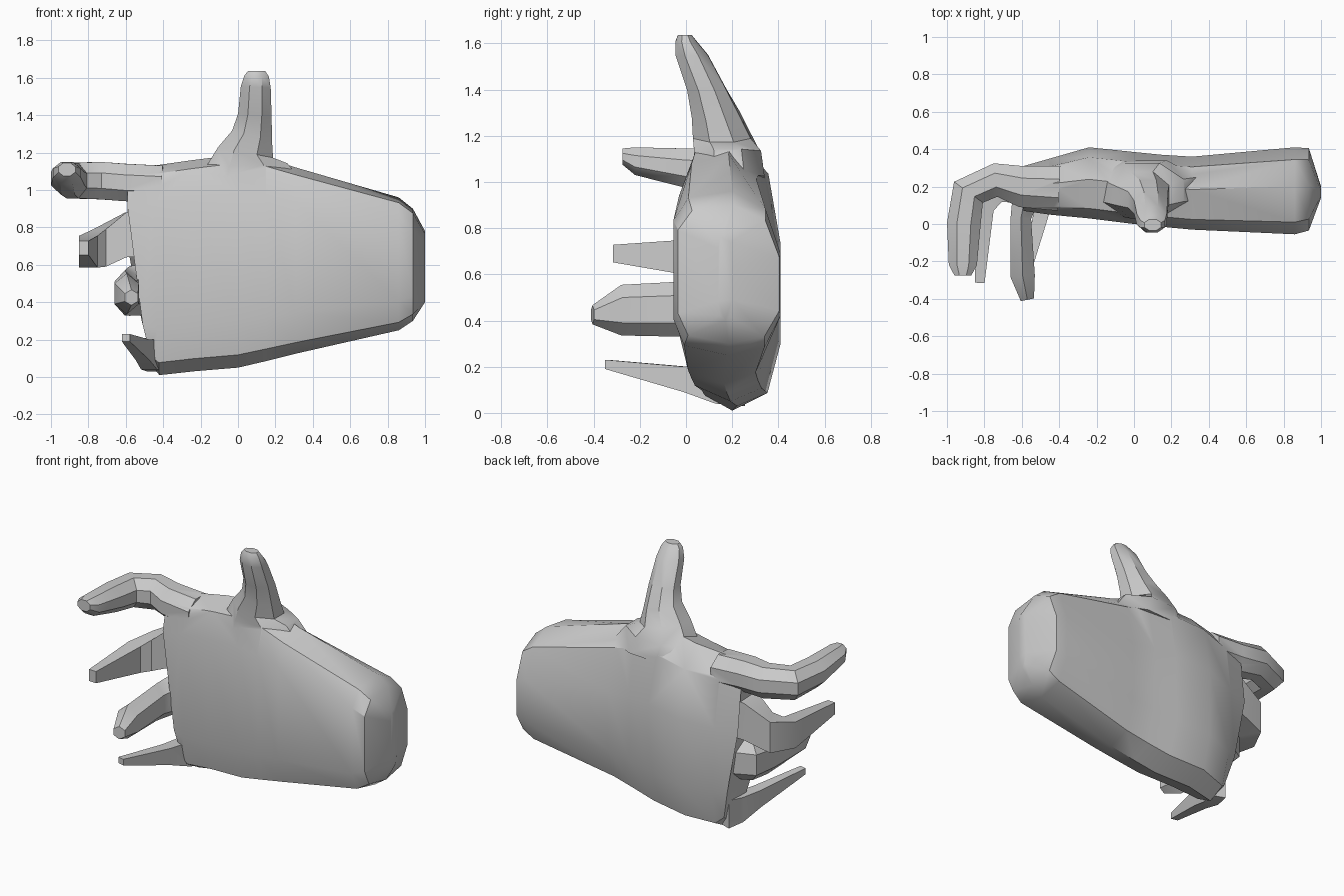
import bpy, bmesh, math
from mathutils import Vector

if "Cube" in bpy.data.objects:
    bpy.data.objects.remove(bpy.data.objects["Cube"])


def loft(name, rings):
    """Skin a closed tube over equal-length rings of points."""
    bm = bmesh.new()
    rows = [[bm.verts.new(p) for p in r] for r in rings]
    n = len(rows[0])
    for a, b in zip(rows, rows[1:]):
        for i in range(n):
            j = (i + 1) % n
            bm.faces.new((a[i], a[j], b[j], b[i]))
    bm.faces.new(rows[0])
    bm.faces.new(rows[-1])
    bmesh.ops.recalc_face_normals(bm, faces=bm.faces)
    me = bpy.data.meshes.new(name)
    bm.to_mesh(me)
    bm.free()
    ob = bpy.data.objects.new(name, me)
    bpy.context.collection.objects.link(ob)
    return ob


def digit(name, path, up, sides):
    """Tapered tube; path rows are x, y, z, half width, half height."""
    up = Vector(up)
    c = [Vector(p[:3]) for p in path]
    rings = []
    for k, p in enumerate(path):
        a, b = c[max(k - 1, 0)], c[min(k + 1, len(c) - 1)]
        t = (b - a)
        t = (t - up * t.dot(up)).normalized() if abs(t.normalized().dot(up)) < 0.9 else t.normalized()
        side = t.cross(up).normalized()
        ring = []
        for i in range(sides):
            ang = 2 * math.pi * (i + 0.5) / sides
            s = 1 / math.cos(math.pi / sides)
            ring.append(c[k] + side * math.cos(ang) * s * p[3] + up * math.sin(ang) * s * p[4])
        rings.append(ring)
    return loft(name, rings)


# Palm and wrist: rounded section swept along x
section = [(.5, 0), (.85, .05), (1, .24), (1, .62), (.86, .89), (.55, 1),
           (.14, .96), (0, .82), (0, .22), (.1, .06)]
stations = [  # x, ymin, ymax, zmin, zmax
    (-.59, .07, .31, .05, 1.09), (-.45, .05, .35, .01, 1.13), (-.24, .03, .41, .03, 1.16),
    (0, 0, .385, .05, 1.19), (.15, -.015, .37, .085, 1.17), (.31, -.03, .36, .125, 1.12),
    (.86, -.055, .41, .25, .96), (.935, -.035, .405, .30, .90), (1.0, .14, .20, .40, .78)]
rings = []
for k, (x, y0, y1, z0, z1) in enumerate(stations):
    ring = []
    for u, v in section:
        z = z0 + v * (z1 - z0)
        # knuckle edge slants back toward the little finger
        slant = 0.15 * max(0, 1 - z / .6) if k == 0 else (.03 * max(0, 1 - z / .6) if k == 1 else 0)
        ring.append((x + slant, y0 + u * (y1 - y0), z))
    rings.append(ring)
hand = loft("hand", rings)

# Thumb
thumb = digit("thumb", [
    (.05, .19, 1.02, .30, .15), (.045, .18, 1.13, .22, .145), (.04, .155, 1.20, .15, .125),
    (.075, .13, 1.29, .11, .105), (.09, .09, 1.40, .09, .085), (.095, .025, 1.55, .08, .07),
    (.10, 0, 1.61, .065, .045), (.10, -.005, 1.637, .045, .03)], (0, 1, 0), 8)

# Fingers curling forward
fingers = [
    digit("index_finger", [
        (-.40, .19, 1.03, .12, .10), (-.60, .20, 1.04, .11, .10), (-.74, .235, 1.05, .09, .10),
        (-.885, .17, 1.05, .095, .095), (-.91, 0, 1.06, .09, .085), (-.915, -.22, 1.09, .075, .06),
        (-.915, -.275, 1.11, .045, .035)], (0, 0, 1), 8),
    digit("middle_finger", [
        (-.45, .19, .77, .09, .12), (-.60, .19, .76, .08, .12), (-.74, .18, .69, .07, .10),
        (-.80, .08, .67, .05, .085), (-.825, -.315, .69, .026, .038)], (0, 0, 1), 4),
    digit("ring_finger", [
        (-.48, .20, .47, .08, .12), (-.58, .15, .46, .08, .115), (-.605, .03, .45, .055, .105),
        (-.595, -.28, .445, .065, .095), (-.57, -.405, .425, .036, .036)], (0, 0, 1), 6),
    digit("little_finger", [
        (-.44, .24, .12, .05, .09), (-.475, .14, .12, .045, .08),
        (-.51, 0, .145, .038, .055), (-.60, -.345, .21, .022, .02)], (0, 0, 1), 4)]

# Fuse all digits into the hand
for part in [thumb] + fingers:
    mod = hand.modifiers.new(part.name, 'BOOLEAN')
    mod.operation = 'UNION'
    mod.solver = 'EXACT'
    mod.object = part
bpy.context.view_layer.objects.active = hand
hand.select_set(True)
for mod in list(hand.modifiers):
    bpy.ops.object.modifier_apply(modifier=mod.name)
for part in [thumb] + fingers:
    bpy.data.objects.remove(part)
bpy.ops.object.shade_smooth_by_angle(angle=math.radians(35))
